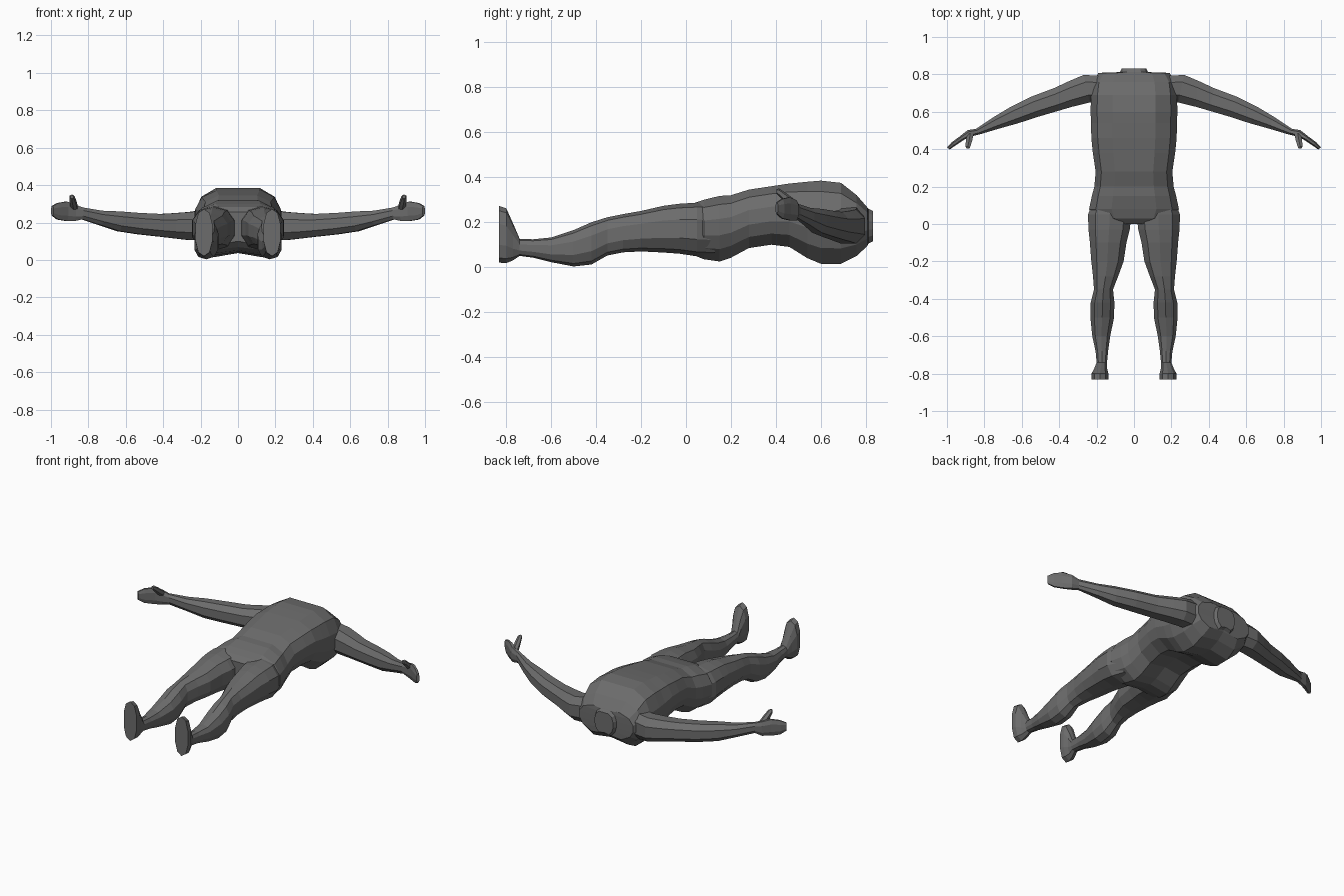
import bpy, bmesh, math

grey = bpy.data.materials.new("dark_grey")
grey.diffuse_color = (0.15, 0.15, 0.15, 1)


def oval(n, power=0.85):
    """Slightly squared unit oval with n sides."""
    pts = []
    for i in range(n):
        a = 2 * math.pi * (i + 0.5) / n
        c, s = math.cos(a), math.sin(a)
        pts.append((math.copysign(abs(c) ** power, c), math.copysign(abs(s) ** power, s)))
    return pts


def loft(name, sections, profile, mirror=False):
    """Skin rings; each section is (outer xy, inner xy, low z, high z)."""
    bm = bmesh.new()
    rings = []
    for (px, py), (qx, qy), lo, hi in sections:
        rings.append([bm.verts.new(((px + qx) / 2 + u * (px - qx) / 2,
                                    (py + qy) / 2 + u * (py - qy) / 2,
                                    (lo + hi) / 2 + v * (hi - lo) / 2)) for u, v in profile])
    n = len(profile)
    for a, b in zip(rings, rings[1:]):
        for i in range(n):
            bm.faces.new((a[i], a[(i + 1) % n], b[(i + 1) % n], b[i]))
    bm.faces.new(rings[0])
    bm.faces.new(rings[-1])
    bmesh.ops.recalc_face_normals(bm, faces=bm.faces)
    me = bpy.data.meshes.new(name)
    bm.to_mesh(me)
    bm.free()
    me.materials.append(grey)
    ob = bpy.data.objects.new(name, me)
    bpy.context.collection.objects.link(ob)
    if mirror:
        ob.modifiers.new("mirror", 'MIRROR').use_axis[0] = True
    return ob


def across(xc, hw, y, lo, hi):
    """Section square to the y axis."""
    return ((xc + hw, y), (xc - hw, y), lo, hi)


# torso profile: flat chest, rounded flanks, shallow spine groove
half = [(0.5, 1), (0.85, 0.74), (1, 0.3), (1, -0.2), (0.88, -0.62), (0.55, -1)]
torso_profile = half + [(0, -0.88)] + [(-u, v) for u, v in reversed(half)]

# torso, from neck stump to crotch: half width, y, back z, belly z
torso = [(0.065, 0.832, 0.115, 0.25), (0.075, 0.812, 0.105, 0.26), (0.19, 0.808, 0.095, 0.265),
         (0.22, 0.76, 0.05, 0.32), (0.23, 0.69, 0.015, 0.375), (0.232, 0.60, 0.015, 0.385),
         (0.23, 0.54, 0.04, 0.38), (0.228, 0.46, 0.09, 0.372), (0.22, 0.38, 0.10, 0.36),
         (0.205, 0.28, 0.085, 0.345), (0.212, 0.20, 0.042, 0.32), (0.225, 0.15, 0.025, 0.317),
         (0.24, 0.08, 0.035, 0.30), (0.21, 0.03, 0.055, 0.283), (0.10, 0.0, 0.09, 0.255)]
loft("torso", [across(0, w, y, lo, hi) for w, y, lo, hi in torso], torso_profile)

# legs ending in upright feet: centre x, half width, y, back z, front z
leg = [(0.12, 0.10, 0.13, 0.045, 0.285), (0.13, 0.121, 0.05, 0.048, 0.287),
       (0.133, 0.115, -0.03, 0.06, 0.282), (0.138, 0.102, -0.10, 0.065, 0.273),
       (0.142, 0.09, -0.20, 0.07, 0.25), (0.152, 0.07, -0.28, 0.066, 0.236),
       (0.163, 0.053, -0.35, 0.052, 0.222), (0.168, 0.066, -0.42, 0.012, 0.20),
       (0.17, 0.066, -0.50, 0.003, 0.165), (0.175, 0.05, -0.60, 0.022, 0.132),
       (0.172, 0.035, -0.68, 0.042, 0.124), (0.172, 0.029, -0.74, 0.05, 0.125),
       (0.178, 0.035, -0.77, 0.03, 0.195), (0.182, 0.047, -0.80, 0.018, 0.262),
       (0.182, 0.047, -0.832, 0.02, 0.272)]
loft("leg_and_foot", [across(*s) for s in leg], oval(10), True)

# arms running out to mitten hands
arm = [((0.15, 0.795), (0.15, 0.66), 0.10, 0.28), ((0.27, 0.802), (0.235, 0.645), 0.10, 0.262),
       ((0.345, 0.77), (0.33, 0.622), 0.11, 0.255), ((0.43, 0.73), (0.40, 0.602), 0.12, 0.25),
       ((0.55, 0.685), (0.51, 0.57), 0.133, 0.255), ((0.66, 0.63), (0.62, 0.535), 0.15, 0.263),
       ((0.75, 0.575), (0.72, 0.508), 0.182, 0.266), ((0.845, 0.51), (0.825, 0.478), 0.215, 0.283),
       ((0.89, 0.503), (0.865, 0.468), 0.205, 0.30), ((0.935, 0.467), (0.905, 0.452), 0.205, 0.315),
       ((0.975, 0.438), (0.955, 0.418), 0.213, 0.307), ((1.0, 0.41), (0.985, 0.398), 0.235, 0.29)]
loft("arm_and_hand", arm, oval(8), True)

# thumbs pointing up and towards the feet
thumb = [(0.875, 0.021, 0.485, 0.25, 0.30), (0.882, 0.019, 0.445, 0.285, 0.33),
         (0.888, 0.015, 0.415, 0.315, 0.35), (0.888, 0.009, 0.403, 0.327, 0.348)]
loft("thumb", [across(*s) for s in thumb], oval(6), True)
